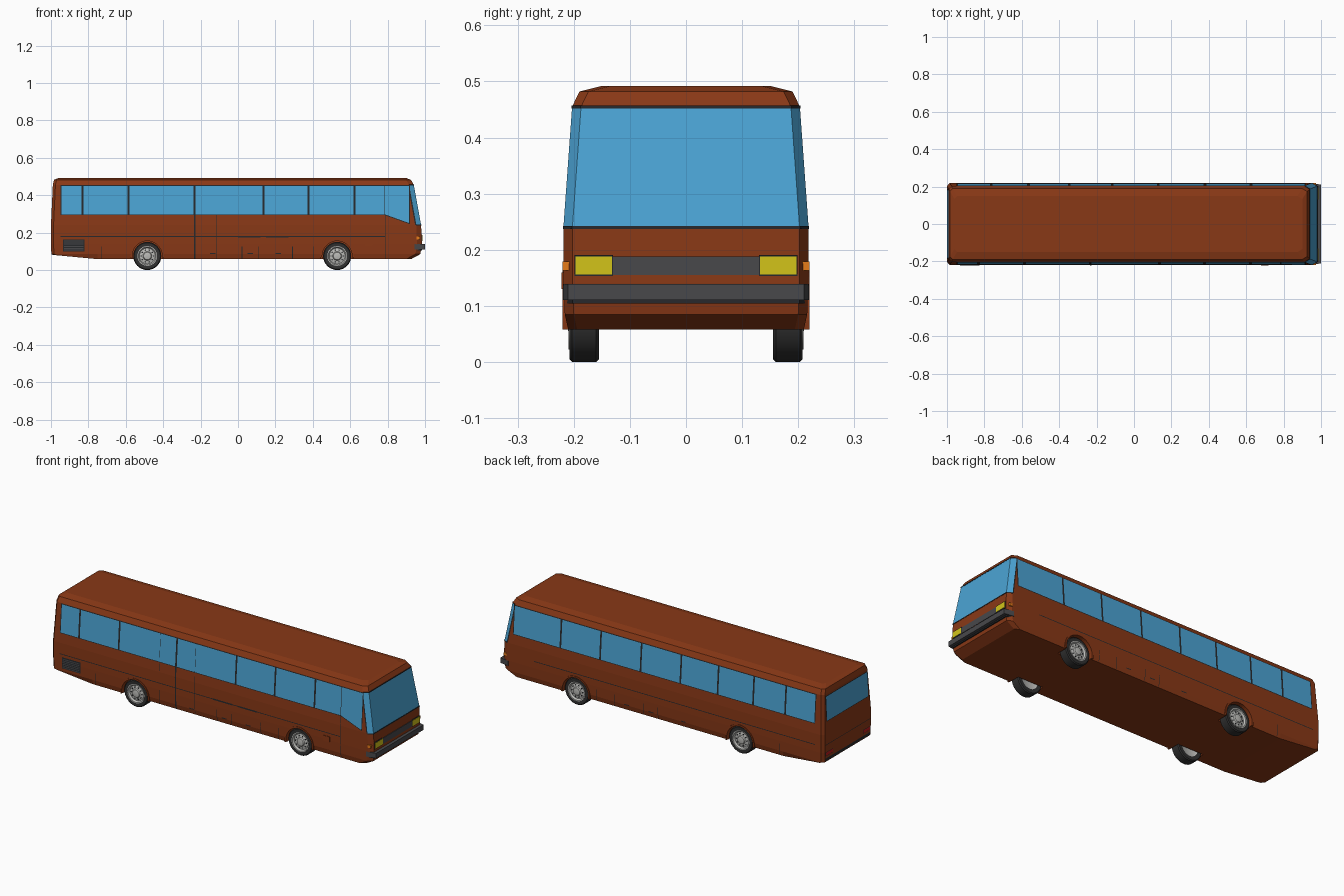
import bpy, bmesh, math
from mathutils import Matrix

if "Cube" in bpy.data.objects:
    bpy.data.objects.remove(bpy.data.objects["Cube"])


def material(name, rgb):
    m = bpy.data.materials.new(name)
    m.diffuse_color = (*rgb, 1)
    m.use_nodes = True
    m.node_tree.nodes["Principled BSDF"].inputs["Base Color"].default_value = m.diffuse_color
    return m


BROWN = material("brown_paint", (0.25, 0.04, 0.008))
GLASS = material("blue_glass", (0.07, 0.37, 0.66))
DARK = material("dark_trim", (0.02, 0.022, 0.025))
GREY = material("grey_plastic", (0.065, 0.065, 0.07))
TYRE = material("tyre_rubber", (0.03, 0.03, 0.03))
RIM = material("rim_metal", (0.5, 0.5, 0.48))
YELLOW = material("headlight_yellow", (0.65, 0.55, 0.01))
ORANGE = material("indicator_orange", (0.8, 0.2, 0.01))
RED = material("tail_light_red", (0.5, 0.01, 0.01))


def add_object(name, bm, *mats):
    me = bpy.data.meshes.new(name)
    bm.to_mesh(me)
    bm.free()
    ob = bpy.data.objects.new(name, me)
    bpy.context.collection.objects.link(ob)
    for m in mats:
        me.materials.append(m)
    return ob


# Cross-section levels: z, half width, front x, rear x
LEVELS = [(0.058, 0.210, 0.925, -0.985), (0.085, 0.216, 0.975, -0.998),
          (0.140, 0.218, 0.983, -1.0), (0.240, 0.2185, 0.979, -1.0),
          (0.455, 0.203, 0.940, -0.990), (0.482, 0.190, 0.925, -0.984),
          (0.492, 0.150, 0.900, -0.960)]
N = len(LEVELS)


def lookup(z, col):
    for a, b in zip(LEVELS, LEVELS[1:]):
        if z <= b[0]:
            t = (z - a[0]) / (b[0] - a[0])
            return a[col] + t * (b[col] - a[col])
    return LEVELS[-1][col]


def box(name, x, y, z, mat, taper=0):
    """Box from ranges; taper narrows the +x end in y."""
    bm = bmesh.new()
    bmesh.ops.create_cube(bm, size=1)
    for v in bm.verts:
        front = v.co.x > 0
        v.co.x = x[v.co.x > 0]
        s = v.co.y > 0
        v.co.y = y[s] + (taper * (-1 if s else 1) if front else 0)
        v.co.z = z[v.co.z > 0]
    return add_object(name, bm, mat)


# Body shell: sections lofted from rear face to front face
def section(kind):
    half = []
    for i, (z, w, fx, rx) in enumerate(LEVELS):
        inset = 0.016 if kind in ("rear", "front") else 0
        if kind == "rear":
            x = rx
        elif kind == "rear_corner":
            x = rx + 0.014
        elif kind == "front_corner":
            x = fx - 0.026
        elif kind == "front":
            x = fx
        else:
            x = kind
        if i == 0 and kind in ("rear", "rear_corner"):
            z = 0.079
        half.append((x, w - inset, z))
    return [(x, -w, z) for x, w, z in half] + [(x, w, z) for x, w, z in reversed(half)]


bm = bmesh.new()
rings = [[bm.verts.new(p) for p in section(k)]
         for k in ("rear", "rear_corner", -0.75, 0.80, "front_corner", "front")]
for k, (a, b) in enumerate(zip(rings, rings[1:])):
    for i in range(2 * N):
        j = (i + 1) % (2 * N)
        f = bm.faces.new((a[i], a[j], b[j], b[i]))
        f.material_index = int(k == 4 and i in (3, 2 * N - 5))
for r in (rings[0], rings[-1]):
    for i in range(N - 1):
        f = bm.faces.new((r[i], r[i + 1], r[-2 - i], r[-1 - i]))
        f.material_index = int(r is rings[-1] and i == 3)
bmesh.ops.recalc_face_normals(bm, faces=bm.faces)
body = add_object("bus_body", bm, BROWN, GLASS)


def cylinder_y(name, x, z, r, y0, y1, mat, seg=32):
    bm = bmesh.new()
    bmesh.ops.create_cone(bm, cap_ends=True, segments=seg, radius1=r, radius2=r, depth=abs(y1 - y0),
                          matrix=Matrix.Translation((x, (y0 + y1) / 2, z)) @ Matrix.Rotation(math.pi / 2, 4, 'X'))
    return add_object(name, bm, mat)


# Wheel wells cut from the body
WHEELS = [(x, s) for x in (-0.485, 0.53) for s in (-1, 1)]
R = 0.075
for x, s in WHEELS:
    cutter = cylinder_y("wheel_well_cutter", x, R, 0.081, s * 0.15, s * 0.26, BROWN)
    cutter.hide_render = True
    mod = body.modifiers.new("wheel_well", 'BOOLEAN')
    mod.operation, mod.solver, mod.object = 'DIFFERENCE', 'EXACT', cutter
    bpy.context.view_layer.objects.active = body
    bpy.ops.object.modifier_apply(modifier=mod.name)
    bpy.data.objects.remove(cutter)


# Surface of revolution about the y axis
def lathe(name, x, s, profile, mat, seg=32):
    bm = bmesh.new()
    loops = []
    for k in range(seg):
        a = 2 * math.pi * k / seg
        loops.append([bm.verts.new((x + r * math.cos(a), s * y, R + r * math.sin(a))) for r, y in profile])
    for k in range(seg):
        a, b = loops[k], loops[(k + 1) % seg]
        for i in range(len(profile) - 1):
            bm.faces.new((a[i], a[i + 1], b[i + 1], b[i]))
    bmesh.ops.remove_doubles(bm, verts=bm.verts, dist=1e-6)
    bmesh.ops.recalc_face_normals(bm, faces=bm.faces)
    ob = add_object(name, bm, mat)
    for p in ob.data.polygons:
        p.use_smooth = True
    bpy.ops.object.select_all(action='DESELECT')
    ob.select_set(True)
    bpy.context.view_layer.objects.active = ob
    bpy.ops.object.shade_smooth_by_angle(angle=math.radians(30))
    return ob


# Wheels, rims, holes and arch lips
for x, s in WHEELS:
    lathe("tyre", x, s, [(0.05, 0.157), (0.07, 0.155), (R, 0.16), (R, 0.203), (0.07, 0.208), (0.05, 0.207)], TYRE)
    lathe("rim", x, s, [(0, 0.162), (0.04, 0.162), (0.05, 0.157), (0.053, 0.209), (0.048, 0.209),
                        (0.042, 0.200), (0.024, 0.204), (0.020, 0.210), (0.010, 0.212), (0, 0.212)], RIM)
    for k in range(10):
        a = k * math.pi / 5
        cylinder_y("rim_hole", x + 0.033 * math.cos(a), R + 0.033 * math.sin(a), 0.004,
                   s * 0.198, s * 0.2035, DARK, 8)
    bm = bmesh.new()
    arcs = []
    for k in range(21):
        a = math.radians(-11 + 202 * k / 20)
        arcs.append([bm.verts.new((x + r * math.cos(a), s * y, R + r * math.sin(a)))
                     for r, y in ((0.080, 0.205), (0.080, 0.2205), (0.089, 0.2205), (0.089, 0.205))])
    for a, b in zip(arcs, arcs[1:]):
        for i in range(4):
            bm.faces.new((a[i], a[(i + 1) % 4], b[(i + 1) % 4], b[i]))
    bm.faces.new(arcs[0])
    bm.faces.new(arcs[-1])
    bmesh.ops.recalc_face_normals(bm, faces=bm.faces)
    add_object("wheel_arch_lip", bm, BROWN)


# Thin panels lying on the body side
def side_panel(name, s, pts, off, mat):
    bm = bmesh.new()
    vs = [bm.verts.new((x, s * (lookup(z, 1) + off), z)) for x, z in pts]
    bm.faces.new(vs if s < 0 else vs[::-1])
    return add_object(name, bm, mat)


def side_strip(name, s, x0, x1, z0, z1, mat, off=0.0012):
    zs = [z0] + [l[0] for l in LEVELS if z0 < l[0] < z1] + [z1]
    for a, b in zip(zs, zs[1:]):
        side_panel(name, s, [(x0, a), (x1, a), (x1, b), (x0, b)], off, mat)


# Side windows over dark gaskets
ZB, ZT, G = 0.297, 0.450, 0.005
right = [-0.949, -0.831, -0.586, -0.334, -0.232, -0.115, 0.136, 0.377, 0.623, 0.785]
left = [-0.949, -0.763, -0.565, -0.346, -0.116, 0.13, 0.38, 0.625, 0.918]
for s, xs in ((-1, right), (1, left)):
    side_strip("window_gasket", s, xs[0], xs[-1], ZB - 0.004, ZT + 0.004, DARK)
    for a, b in zip(xs, xs[1:]):
        ga = 0.001 if a in (-0.334, -0.115) else G
        gb = 0.001 if b in (-0.334, -0.115, 0.785) else G
        side_strip("side_window", s, a + ga, b - gb, ZB, ZT, GLASS, 0.002)
side_panel("front_door_gasket", -1, [(0.785, ZB - 0.004), (0.919, 0.245), (0.919, ZT + 0.004), (0.785, ZT + 0.004)], 0.0012, DARK)
side_panel("front_door_window", -1, [(0.787, ZB), (0.915, 0.251), (0.915, ZT), (0.787, ZT)], 0.002, GLASS)

# Side trim, door seams, hatch lines and vent
for s in (-1, 1):
    side_strip("side_trim", s, -0.95, 0.785, 0.177, 0.181, DARK)
    for x in (-0.73, 0.02, 0.11, 0.29, 0.40):
        side_strip("hatch_seam", s, x, x + 0.003, 0.062, 0.125, DARK)
    for x in (0.05, 0.2, -0.15):
        side_strip("hatch_handle", s, x, x + 0.03, 0.085, 0.09, DARK)
for x in (0.0, 0.15):
    side_strip("trim_step", -1, x, x + 0.12, 0.175, 0.183, DARK, 0.002)
side_strip("middle_door_seam", -1, -0.236, -0.228, 0.06, 0.45, DARK, 0.0025)
for x in (-0.335, -0.115):
    side_strip("middle_door_edge", -1, x, x + 0.002, 0.06, 0.295, DARK)
side_strip("front_door_edge", -1, 0.785, 0.788, 0.06, 0.295, DARK)
side_strip("vent_panel", -1, -0.935, -0.82, 0.10, 0.163, DARK)
for k in range(6):
    z = 0.104 + k * 0.0095
    side_strip("vent_slat", -1, -0.93, -0.825, z, z + 0.005, GREY, 0.003)
box("front_door_handle", (0.68, 0.72), (-0.2215, -0.21), (0.13, 0.16), BROWN)

# Windscreen frame
for z in (0.240, 0.455):
    fx, w = lookup(z, 2), lookup(z, 1)
    box("windscreen_frame", (fx - 0.026, fx + 0.0015), (-w - 0.001, w + 0.001),
        (z - 0.003, z + 0.002), DARK, 0.016)
for s in (-1, 1):
    side_panel("windscreen_side_frame", s, [(0.947, 0.240), (0.954, 0.240), (0.915, 0.455), (0.908, 0.455)], 0.0012, DARK)

# Front grille, lights and bumper
box("front_grille", (0.96, 0.984), (-0.13, 0.13), (0.155, 0.188), GREY)
box("front_bumper", (0.945, 1.0), (-0.2195, 0.2195), (0.111, 0.139), GREY, 0.009)
box("bumper_groove", (0.955, 0.984), (-0.214, 0.214), (0.104, 0.111), DARK, 0.012)
for s in (-1, 1):
    y = sorted((s * 0.132, s * 0.197))
    box("headlight_frame", (0.96, 0.985), (y[0] - 0.002, y[1] + 0.002), (0.153, 0.191), DARK)
    box("headlight", (0.96, 0.987), y, (0.156, 0.188), YELLOW)
    box("indicator", (0.955, 0.972), sorted((s * 0.205, s * 0.2205)), (0.163, 0.179), ORANGE)


# Rear window, seams, lights and bumper
def rear_panel(name, y0, y1, z0, z1, mat, off):
    bm = bmesh.new()
    bm.faces.new([bm.verts.new((lookup(z, 3) - off, y, z))
                  for y, z in ((y1, z0), (y0, z0), (y0, z1), (y1, z1))])
    add_object(name, bm, mat)


rear_panel("rear_window_gasket", -0.186, 0.186, 0.306, 0.446, DARK, 0.001)
rear_panel("rear_window", -0.181, 0.181, 0.310, 0.442, GLASS, 0.002)
rear_panel("rear_seam", -0.2, 0.2, 0.178, 0.181, DARK, 0.001)
rear_panel("rear_bumper_strip", -0.198, 0.198, 0.089, 0.104, DARK, 0.001)
for s in (-1, 1):
    y = sorted((s * 0.135, s * 0.195))
    rear_panel("tail_light_frame", y[0] - 0.003, y[1] + 0.003, 0.117, 0.139, DARK, 0.001)
    rear_panel("tail_light", y[0], y[1], 0.12, 0.137, RED, 0.002)
